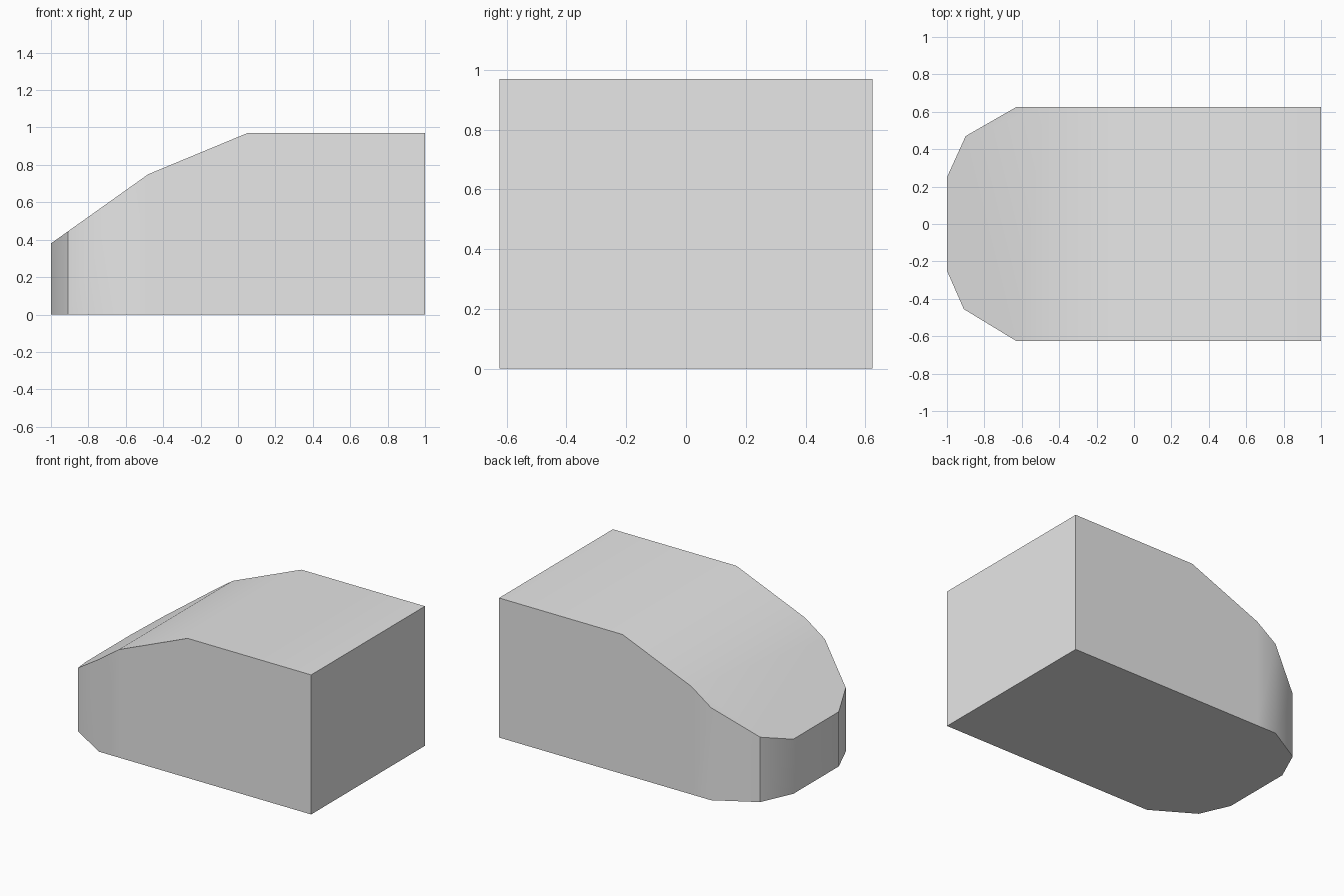
import bpy, bmesh, math

cube = bpy.data.objects.get("Cube")
if cube:
    bpy.data.objects.remove(cube, do_unlink=True)

# Plan outline: square tail, faceted nose
PLAN = [(1, -0.625), (1, 0.625), (-0.63, 0.625), (-0.9, 0.47),
        (-1, 0.25), (-1, -0.25), (-0.91, -0.455), (-0.63, -0.625)]
# Roof profile (x, z): steep nose, shallow shoulder, flat top
ROOF = [(-1, 0.38), (-0.48, 0.75), (0.05, 0.97), (1, 0.97)]


def roof_height(x):
    for (x0, z0), (x1, z1) in zip(ROOF, ROOF[1:]):
        if x <= x1:
            return z0 + (z1 - z0) * (x - x0) / (x1 - x0)
    return ROOF[-1][1]


# Grey material
grey = bpy.data.materials.new("light_grey")
grey.use_nodes = True
color = (0.8, 0.8, 0.8, 1)
grey.diffuse_color = color
for node in grey.node_tree.nodes:
    if node.type == 'BSDF_PRINCIPLED':
        node.inputs["Base Color"].default_value = color

# Floor, split along the roof creases, then raised to the roof profile
bm = bmesh.new()
bm.faces.new([bm.verts.new((x, y, 0)) for x, y in PLAN])
for x, _ in ROOF[1:-1]:
    bmesh.ops.bisect_plane(bm, geom=bm.verts[:] + bm.edges[:] + bm.faces[:],
                           plane_co=(x, 0, 0), plane_no=(1, 0, 0))
raised = bmesh.ops.extrude_face_region(bm, geom=bm.faces[:], use_keep_orig=True)
for item in raised["geom"]:
    if isinstance(item, bmesh.types.BMVert):
        item.co.z = roof_height(item.co.x)
bmesh.ops.recalc_face_normals(bm, faces=bm.faces[:])

mesh = bpy.data.meshes.new("wedge_body")
bm.to_mesh(mesh)
bm.free()
mesh.materials.append(grey)
body = bpy.data.objects.new("wedge_body", mesh)
bpy.context.collection.objects.link(body)

# Soft roof and nose, crisp rim and corners
bpy.ops.object.select_all(action='DESELECT')
body.select_set(True)
bpy.context.view_layer.objects.active = body
bpy.ops.object.shade_smooth_by_angle(angle=math.radians(33))
